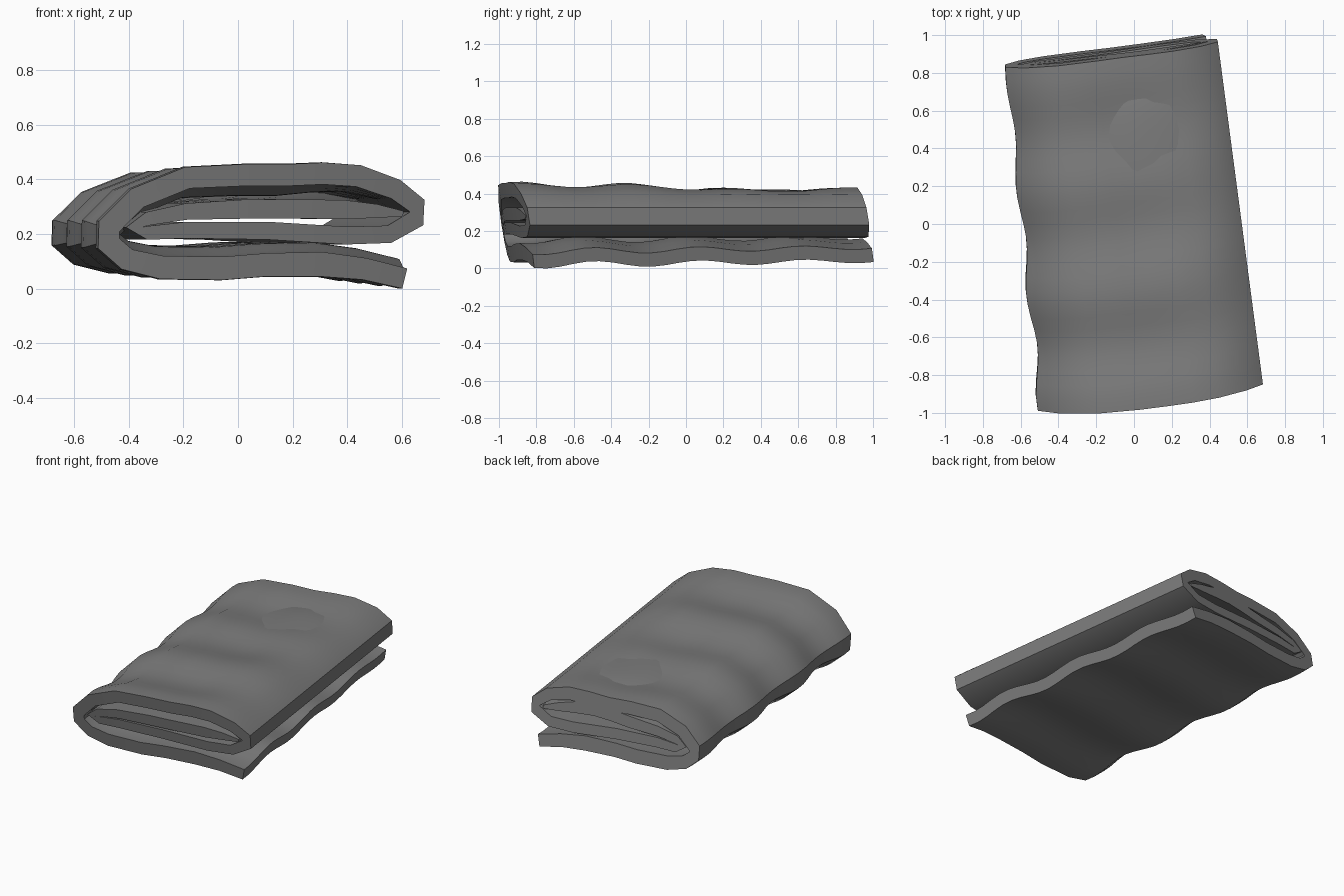
import bpy
import bmesh
import math
from mathutils import Matrix, Vector

cube = bpy.data.objects.get("Cube")
if cube:
    bpy.data.objects.remove(cube, do_unlink=True)


def make_material(name, color):
    material = bpy.data.materials.new(name)
    material.use_nodes = True
    material.diffuse_color = color
    material.node_tree.nodes["Principled BSDF"].inputs["Base Color"].default_value = color
    return material


# Middle line of the rolled sheet: across, height, thickness, puffiness
outer_wrap = [
    (.49, .04, .075, 1), (.34, .075, .08, 1), (.18, .092, .09, 1), (-.02, .09, .085, 1),
    (-.17, .077, .085, 1), (-.38, .08, .085, 1), (-.5, .11, .08, 1),
    (-.565, .17, .08, 1), (-.565, .235, .08, 1), (-.47, .34, .08, 1),
    (-.3, .415, .08, 1), (-.1, .425, .08, 1), (.05, .425, .08, 1),
    (.18, .43, .08, .8), (.31, .42, .08, .5), (.45, .37, .075, .1),
    (.53, .31, .07, 0), (.53, .262, .07, 0), (.43, .205, .065, 0),
]
inner_flap = [
    (.27, .2, .065, 0), (-.02, .218, .065, 0), (-.3, .22, .06, 0),
    (-.43, .21, .05, 0), (-.48, .23, .05, 0), (-.43, .262, .05, 0),
    (-.3, .288, .06, 0), (-.1, .297, .07, 0), (.02, .297, .07, 0),
    (.14, .297, .07, 0), (.26, .295, .07, 0), (.38, .29, .05, 0), (.48, .28, .02, 0),
]
centre_line = outer_wrap + inner_flap
curl_index = len(outer_wrap) + 5


def sheet_normals(points):
    """Outward directions along the sheet, which runs clockwise."""
    normals = []
    for i in range(len(points)):
        a = points[max(i - 1, 0)]
        b = points[min(i + 1, len(points) - 1)]
        normals.append(Vector((a[1] - b[1], b[0] - a[0])).normalized())
    return normals


normals = sheet_normals(centre_line)


def section(v):
    """Closed loop of the cloth at length v, with its waves and dents."""
    wave = (math.cos(math.tau * (v + .85) / .56) - 1) * (.016 - .004 * v)
    sides = [], []
    for i, ((u, z, thick, puff), n) in enumerate(zip(centre_line, normals)):
        mid = Vector((u, z)) + n * wave * puff
        # The loose outer layers get flatter towards the back
        mid.y = .25 + (mid.y - .25) * (1 - .08 * puff * (v + .92))
        # Hidden layer pressing through a shallow sag in the top
        push = math.exp(-(((u - .16) / .36) ** 2 + ((v - .41) / .51) ** 2) ** 2)
        if i > curl_index:
            mid.y += .095 * push
        elif z > .4:
            mid.y -= .022 * push
        for side, sign in zip(sides, (1, -1)):
            p = mid + n * thick / 2 * sign
            taper = 1.02 - .06 * v if p.x < 0 else 1
            # Rounded front edge, and top layers slid forward over the lower ones
            bulge = .04 * (1 - (p.x / .65) ** 2) * max(0, -v)
            slide = .17 * (p.y - .25)
            side.append(Vector((p.x * taper, v - bulge - slide, p.y)))
    return sides[0] + sides[1][::-1]


# Folded cloth, swept along its length
bm = bmesh.new()
steps = 26
front, back = -.9, .92
rings = [[bm.verts.new(p) for p in section(front + (back - front) * k / steps)]
         for k in range(steps + 1)]
count = len(rings[0])
for near, far in zip(rings, rings[1:]):
    for i in range(count):
        j = (i + 1) % count
        bm.faces.new((near[i], near[j], far[j], far[i]))

# End edges of the cloth
for ring in (rings[0], rings[-1]):
    for i in range(count // 2 - 1):
        bm.faces.new((ring[i], ring[i + 1], ring[-i - 2], ring[-i - 1]))
bmesh.ops.recalc_face_normals(bm, faces=bm.faces)

# Turn slightly, then centre on the ground
bm.transform(Matrix.Rotation(math.radians(7.5), 4, 'Z'))
low = Vector([min(v.co[a] for v in bm.verts) for a in range(3)])
high = Vector([max(v.co[a] for v in bm.verts) for a in range(3)])
shift = Vector(((low.x + high.x) / 2, (low.y + high.y) / 2, low.z))
bm.transform(Matrix.Translation(-shift))

mesh = bpy.data.meshes.new("folded_cloth")
bm.to_mesh(mesh)
bm.free()
mesh.materials.append(make_material("dark grey cloth", (.2, .2, .2, 1)))
cloth = bpy.data.objects.new("folded_cloth", mesh)
bpy.context.collection.objects.link(cloth)
bpy.context.view_layer.objects.active = cloth
cloth.select_set(True)
bpy.ops.object.shade_smooth_by_angle(angle=math.radians(32))
